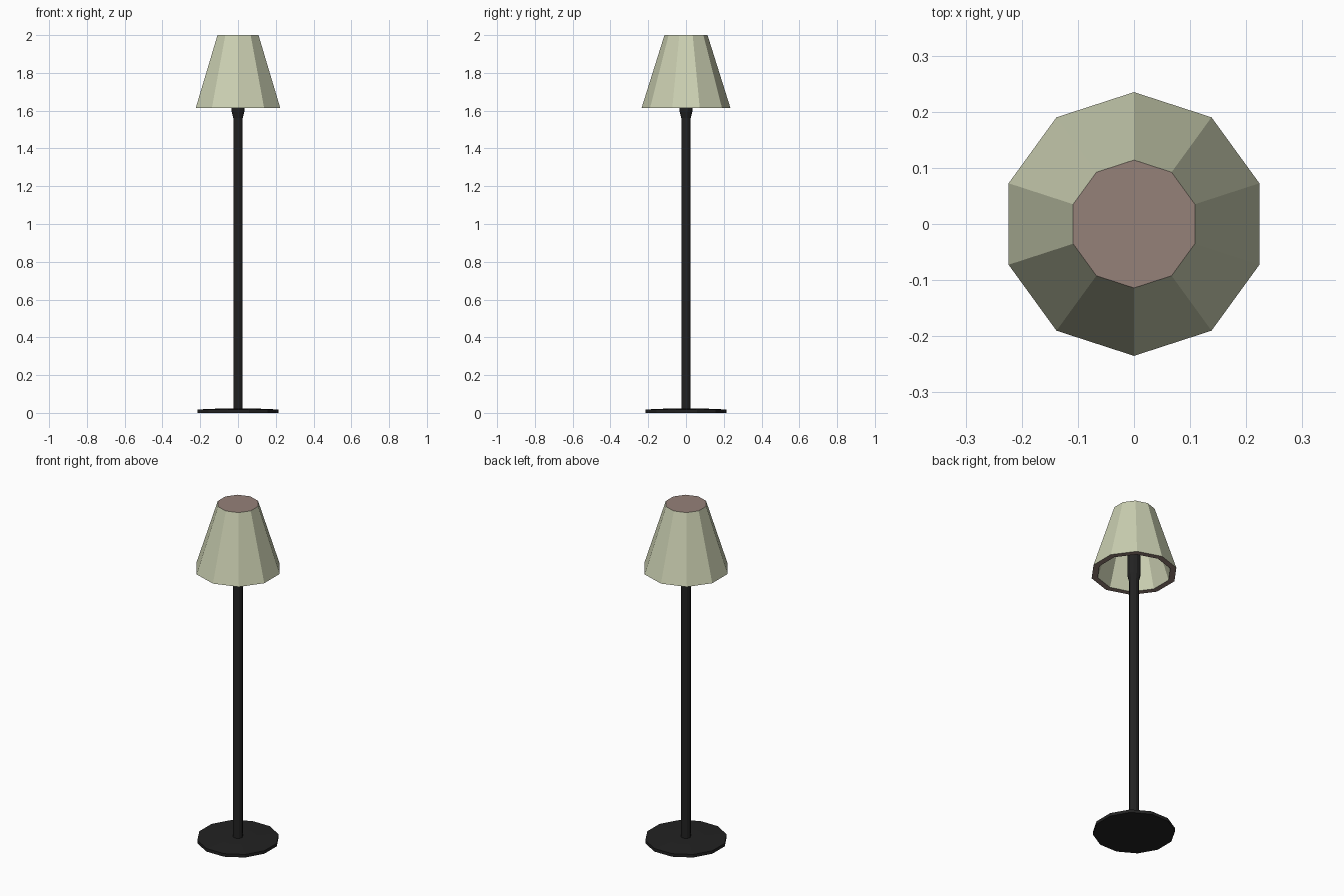
import bpy, bmesh, math

if "Cube" in bpy.data.objects:
    bpy.data.objects.remove(bpy.data.objects["Cube"])


def material(name, rgb):
    m = bpy.data.materials.new(name)
    m.diffuse_color = (*rgb, 1)
    m.use_nodes = True
    m.node_tree.nodes["Principled BSDF"].inputs["Base Color"].default_value = m.diffuse_color
    return m


black = material("black_metal", (0.016, 0.016, 0.016))
cream = material("pale_green_fabric", (0.60, 0.63, 0.445))
brown = material("brown_trim", (0.30, 0.22, 0.19))


def lathe(name, profile, sides, start, mats):
    """Spin a closed (radius, z) profile; radius 0 becomes a pole point.
    With two materials, level faces take the second one."""
    bm = bmesh.new()
    rings = []
    for r, z in profile:
        if r == 0:
            rings.append([bm.verts.new((0, 0, z))] * sides)
        else:
            rings.append([bm.verts.new((r * math.cos(start + math.tau * i / sides),
                                        r * math.sin(start + math.tau * i / sides), z))
                          for i in range(sides)])
    for a, b in zip(rings, rings[1:]):
        for i in range(sides):
            j = (i + 1) % sides
            quad = list(dict.fromkeys((a[i], a[j], b[j], b[i])))
            bm.faces.new(quad)
    bmesh.ops.recalc_face_normals(bm, faces=bm.faces)
    bm.normal_update()
    for f in bm.faces:
        if len(mats) > 1 and abs(f.normal.z) > 0.9:
            f.material_index = 1
    mesh = bpy.data.meshes.new(name)
    bm.to_mesh(mesh)
    bm.free()
    for m in mats:
        mesh.materials.append(m)
    obj = bpy.data.objects.new(name, mesh)
    bpy.context.collection.objects.link(obj)
    return obj


# Thin twelve-sided foot
lathe("base", [(0, 0), (0.222, 0), (0.222, 0.018), (0.1, 0.023), (0, 0.023)],
      12, math.radians(15), [black])

# Pole flaring into the bulb socket inside the shade
lathe("pole_and_socket", [(0, 0.018), (0.026, 0.018), (0.026, 1.56), (0.036, 1.60),
                          (0.036, 1.72), (0, 1.72)],
      12, math.radians(15), [black])

# Hollow ten-sided shade with closed top and brown rim
lathe("shade", [(0, 2.0), (0.114, 2.0), (0.235, 1.615), (0.201, 1.615),
                (0.09, 1.97), (0, 1.97)],
      10, math.radians(90), [cream, brown])
